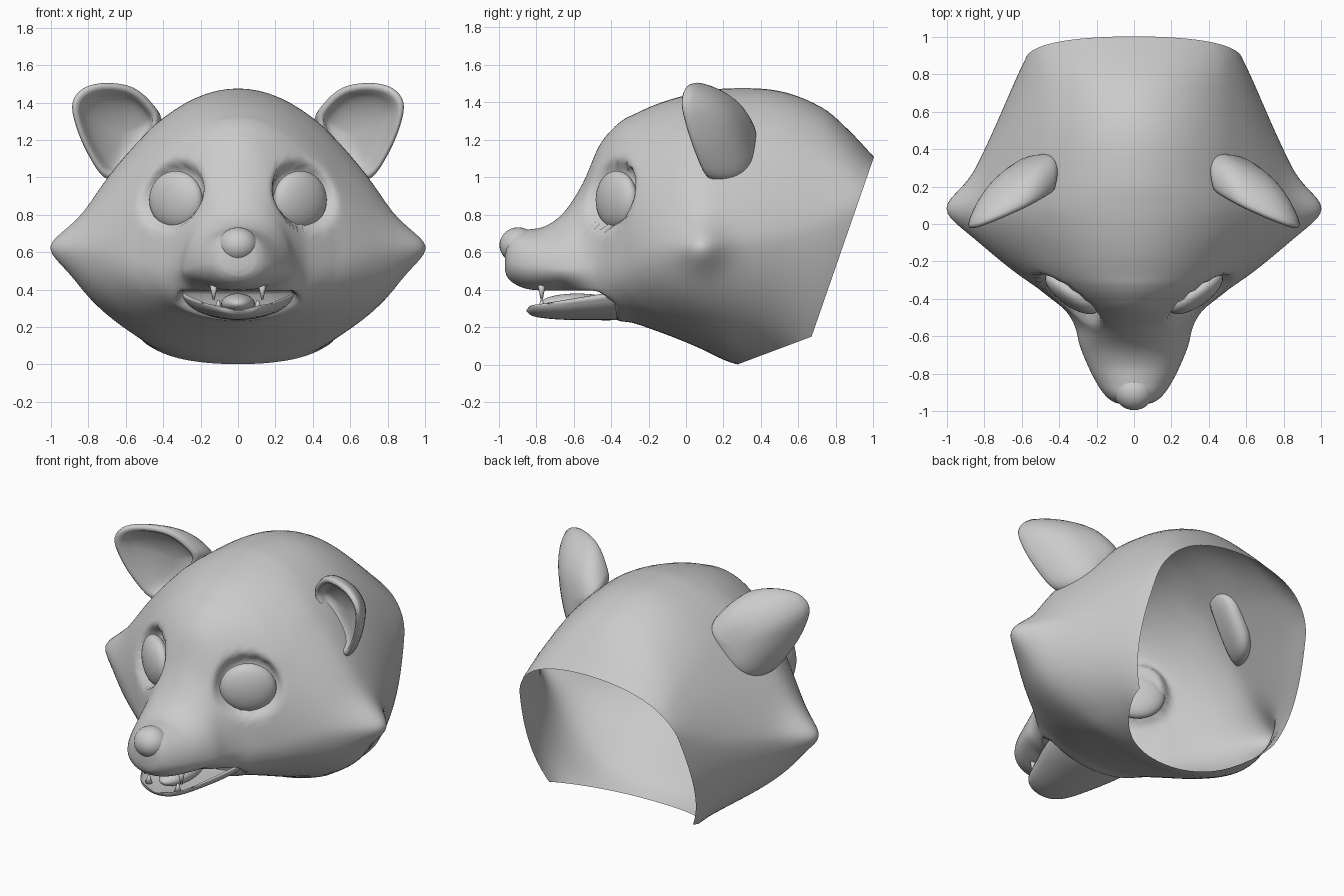
import bpy, bmesh, math
from mathutils import Vector, Matrix

if "Cube" in bpy.data.objects:
    bpy.data.objects.remove(bpy.data.objects["Cube"])


def finish(name, bm, mirror=False):
    me = bpy.data.meshes.new(name)
    for f in bm.faces:
        f.smooth = True
    bm.to_mesh(me)
    bm.free()
    ob = bpy.data.objects.new(name, me)
    bpy.context.collection.objects.link(ob)
    if mirror:
        ob.modifiers.new("mirror", 'MIRROR')
    return ob


def step(a, b, x):
    t = min(1, max(0, (x - a) / (b - a)))
    return t * t * (3 - 2 * t)


def spline(rows, t):
    # smooth interpolation of table rows keyed by their first column
    n = len(rows)
    i = max(k for k in range(n - 1) if rows[k][0] <= t + 1e-9)
    a, b = rows[i], rows[i + 1]
    p, q = rows[max(i - 1, 0)], rows[min(i + 2, n - 1)]
    h = b[0] - a[0]
    s = (t - a[0]) / h
    out = []
    for c in range(1, len(a)):
        m0 = (b[c] - p[c]) / (b[0] - p[0]) * h
        m1 = (q[c] - a[c]) / (q[0] - a[0]) * h
        out.append((2*s**3 - 3*s*s + 1)*a[c] + (s**3 - 2*s*s + s)*m0
                   + (3*s*s - 2*s**3)*b[c] + (s**3 - s*s)*m1)
    return out


def skin(bm, rings):
    vs = [[bm.verts.new(p) for p in r] for r in rings]
    n = len(vs[0])
    for r0, r1 in zip(vs, vs[1:]):
        for k in range(n):
            bm.faces.new((r0[k], r0[(k+1) % n], r1[(k+1) % n], r1[k]))
    bm.faces.new(vs[0])
    bm.faces.new(vs[-1])
    bmesh.ops.recalc_face_normals(bm, faces=bm.faces)


def loft(rows, sub=5, n=96):
    # rows: y, top z, bottom z, widest z, half width, upper fullness
    ys = [a[0] + (b[0] - a[0]) * k / sub for a, b in zip(rows, rows[1:]) for k in range(sub)]
    rings = []
    for y in ys + [rows[-1][0]]:
        zt, zb, zc, w, e = spline(rows, y)
        ring = []
        for k in range(n):
            a = 2 * math.pi * k / n
            c, s = math.cos(a), math.sin(a)
            u = abs(s) ** (2 / e if s > 0 else 1)
            ring.append((c * w, y, zc + (zt - zc) * u if s > 0 else zc - (zc - zb) * u))
        rings.append(ring)
    bm = bmesh.new()
    skin(bm, rings)
    return bm


# head shell
head = [
    (-.965, .64, .50, .55, .05, 2), (-.955, .67, .47, .55, .10, 2),
    (-.92, .71, .435, .54, .15, 2), (-.85, .72, .405, .53, .20, 2),
    (-.75, .74, .395, .52, .25, 2), (-.65, .815, .39, .51, .29, 1.8),
    (-.55, .97, .33, .51, .315, 1.55), (-.465, 1.165, .245, .52, .365, 1.6),
    (-.39, 1.26, .236, .54, .455, 1.8), (-.33, 1.31, .23, .56, .535, 1.75),
    (-.28, 1.335, .222, .58, .61, 1.6), (-.17, 1.385, .185, .61, .75, 1.25),
    (-.05, 1.425, .14, .62, .87, 1.09), (.08, 1.455, .085, .63, .925, 1.07),
    (.23, 1.475, .015, .64, .88, 1.1), (.5, 1.46, -.06, .67, .755, 1.3),
    (.73, 1.37, -.19, .72, .655, 1.5), (.87, 1.25, -.15, .80, .59, 1.65),
    (1.02, 1.09, -.10, .87, .50, 1.8)]
bm = loft(head)

# soften the cheek line
for _ in range(10):
    bmesh.ops.smooth_vert(bm, verts=[v for v in bm.verts if abs(v.co.x) > .5 and v.co.y < .9],
                          factor=.5, use_axis_x=True, use_axis_y=True, use_axis_z=True)

# eye sockets pressed in, mouth roof lifted, cheek tips pulled out
turn = math.radians(35)
tangent = Vector((math.cos(turn), math.sin(turn), 0))
inward = Vector((-math.sin(turn), math.cos(turn), 0))
centre = Vector((.345, -.39, .905))
for v in bm.verts:
    side = 1 if v.co.x >= 0 else -1
    x = abs(v.co.x)
    d = Vector((x, v.co.y, v.co.z)) - centre
    r = math.hypot(d.dot(tangent) / .22, d.z / .19)
    if r < 1 and abs(d.dot(inward)) < .2:
        push = inward * (.085 * step(0, .35, 1 - r))
        v.co += Vector((push.x * side, push.y, push.z))
    if v.co.z < .395:
        v.co.z += (.395 - v.co.z) * step(.34, .29, x) * step(-.36, -.42, v.co.y) \
            * step(-.95, -.9, v.co.y)
    if x > .5:
        v.co.x += side * .09 * math.exp(-((v.co.y - .08) / .12)**2 - ((v.co.z - .63) / .12)**2)

# open neck and back
for co, no in (((0, .27, 0), (0, .15, -.40)), ((0, .67, .15), (0, .95, -.33))):
    bmesh.ops.bisect_plane(bm, geom=bm.verts[:] + bm.edges[:] + bm.faces[:],
                           plane_co=co, plane_no=no, clear_outer=True)
finish("head_shell", bm)

# lower jaw, a shallow scoop
finish("lower_jaw", loft([
    (-.85, .29, .285, .295, .03, 2), (-.83, .29, .265, .315, .11, 2),
    (-.77, .285, .25, .325, .165, 2.5), (-.65, .28, .24, .345, .215, 3),
    (-.5, .285, .238, .37, .27, 3), (-.38, .29, .238, .39, .30, 3),
    (-.32, .30, .245, .39, .30, 3)], n=48))


def ball(name, loc, radii, rot=None, mirror=False):
    bm = bmesh.new()
    m = Matrix.Translation(loc) @ (rot or Matrix()) @ Matrix.Diagonal((*radii, 1))
    bmesh.ops.create_uvsphere(bm, u_segments=32, v_segments=20, radius=1, matrix=m)
    return finish(name, bm, mirror)


# nose, tongue, eyes
ball("nose", (0, -.895, .638), (.105, .10, .095))
ball("tongue", (0, -.58, .325), (.09, .2, .055))
ball("eyes", (.332, -.37, .88), (.168, .07, .155), Matrix.Rotation(turn, 4, 'Z'), True)

# canine teeth
for name, loc, h, down in (("upper_teeth", (.13, -.77, .39), .085, True),
                           ("lower_teeth", (.105, -.77, .32), .05, False)):
    bm = bmesh.new()
    m = Matrix.Translation(loc) @ Matrix.Rotation(math.pi if down else 0, 4, 'X')
    bmesh.ops.create_cone(bm, cap_ends=True, segments=12, radius1=.022, radius2=.006,
                          depth=h, matrix=m)
    finish(name, bm, True)

# cupped ears: rim outline, domed back, hollow front
pts = [(.42, 1.30), (.455, 1.39), (.56, 1.48), (.70, 1.505), (.82, 1.48), (.885, 1.40),
       (.865, 1.27), (.80, 1.12), (.715, 1.0), (.62, 1.0), (.50, 1.14)]
n = len(pts)
outline = []
for i in range(n):
    p0, p1, p2, p3 = (Vector(pts[(i + k) % n]) for k in (-1, 0, 1, 2))
    for k in range(4):
        t = k / 4
        outline.append(.5 * (2*p1 + (p2 - p0)*t + (2*p0 - 5*p1 + 4*p2 - p3)*t*t
                             + (3*p1 - p0 - 3*p2 + p3)*t**3))


def ear_ring(scale, back, drift):
    c = Vector((.65, 1.26))
    ring = []
    for p in outline:
        q = c + (p - c) * scale + Vector((-.06, -.05)) * drift
        y = .2 - .43 * (q.x - .42) - .15 * (q.y - 1.25) + back
        ring.append((q.x, y, q.y))
    return ring


rings = []
for k in range(10):
    a = math.radians(89 - 89 * k / 9)
    rings.append(ear_ring(math.cos(a) ** .7, .02 + .19 * math.sin(a), math.sin(a)))
rings += [ear_ring(.98, .002, 0), ear_ring(.92, -.01, 0), ear_ring(.84, .002, 0)]
for k in range(1, 8):
    a = math.radians(89 * k / 7)
    rings.append(ear_ring(.80 * math.cos(a), .015 + .10 * math.sin(a), .5 * math.sin(a)))
bm = bmesh.new()
skin(bm, rings)
finish("ears", bm, True)
